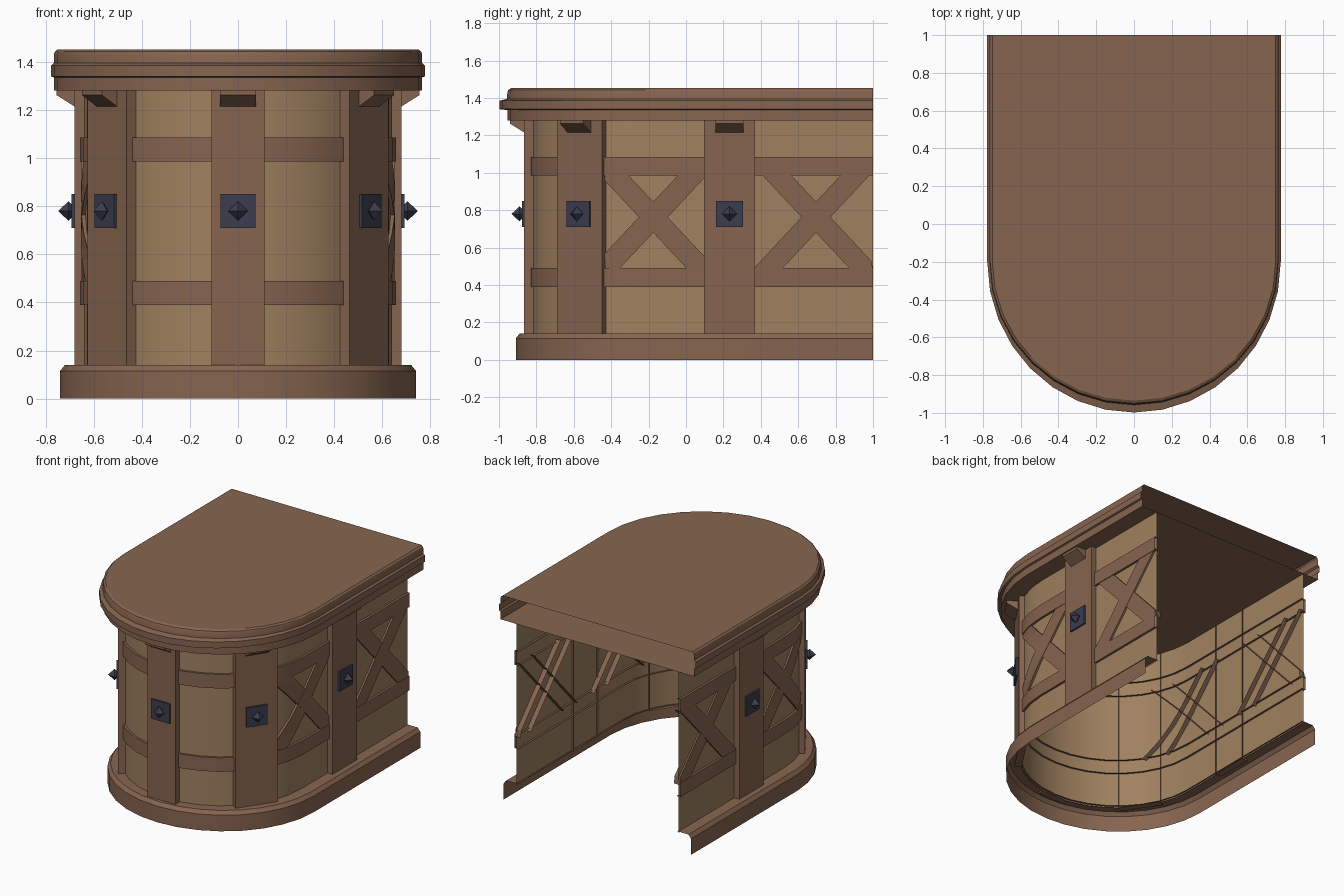
import bpy, bmesh
from math import sin, cos, pi, radians, sqrt
from mathutils import Vector

if "Cube" in bpy.data.objects:
    bpy.data.objects.remove(bpy.data.objects["Cube"])

CY = -0.2          # centre of the rounded front
BACK = 1.0         # open flat back
SEGS = 16
WALL_X, WALL_FRONT = 0.64, -0.825


def material(name, rgb):
    m = bpy.data.materials.new(name)
    m.diffuse_color = (*rgb, 1)
    m.use_nodes = True
    m.node_tree.nodes["Principled BSDF"].inputs["Base Color"].default_value = m.diffuse_color
    return m


WOOD = material("brown_wood", (0.24, 0.13, 0.08))
PANEL = material("tan_panel", (0.35, 0.22, 0.115))
IRON = material("dark_iron", (0.045, 0.047, 0.075))


def make(name, verts, faces, mat, recalc=True, smooth=False):
    bm = bmesh.new()
    vs = [bm.verts.new(v) for v in verts]
    for f in faces:
        bm.faces.new([vs[i] for i in f])
    if recalc:
        bmesh.ops.recalc_face_normals(bm, faces=bm.faces)
    me = bpy.data.meshes.new(name)
    bm.to_mesh(me)
    bm.free()
    me.materials.append(mat)
    ob = bpy.data.objects.new(name, me)
    bpy.context.collection.objects.link(ob)
    if smooth:
        bpy.ops.object.select_all(action='DESELECT')
        ob.select_set(True)
        bpy.context.view_layer.objects.active = ob
        bpy.ops.object.shade_smooth_by_angle(angle=radians(30))
    return ob


def u_path(half_width, front, z):
    """U-shaped outline from back right, round the front, to back left."""
    ry = CY - front
    arc = [(half_width * cos(pi * i / SEGS), CY - ry * sin(pi * i / SEGS), z)
           for i in range(SEGS + 1)]
    return [(half_width, BACK, z)] + arc + [(-half_width, BACK, z)]


def sweep(name, profile, mat, caps=False):
    """Sheet through U outlines given as (half width, front y, z), going up."""
    verts = [p for row in profile for p in u_path(*row)]
    n, rows = SEGS + 3, len(profile)
    faces = [(i * n + j, (i + 1) * n + j, (i + 1) * n + j + 1, i * n + j + 1)
             for i in range(rows - 1) for j in range(n - 1)]
    if caps:
        faces.append(range(n))
        faces.append(range(rows * n - 1, (rows - 1) * n - 1, -1))
    return make(name, verts, faces, mat, recalc=False, smooth=True)


# Base skirt, wall and layered roof
sweep("base_skirt", [(0.74, -0.91, 0), (0.74, -0.91, 0.115),
                     (0.72, -0.89, 0.14), (0.63, -0.81, 0.14)], WOOD)
sweep("wall", [(WALL_X, WALL_FRONT, 0.13), (WALL_X, WALL_FRONT, 1.28)], PANEL)
sweep("roof", [(0.765, -0.955, 1.28), (0.765, -0.955, 1.335),
               (0.777, -0.998, 1.34), (0.777, -0.998, 1.385),
               (0.765, -0.958, 1.395), (0.765, -0.955, 1.43),
               (0.761, -0.95, 1.443), (0.75, -0.935, 1.452)], WOOD, caps=True)

# Horizontal bands
for name, z0, z1 in (("lower_band", 0.39, 0.49), ("upper_band", 0.985, 1.085)):
    sweep(name, [(0.625, -0.81, z0), (0.656, -0.84, z0),
                 (0.656, -0.84, z1), (0.625, -0.81, z1)], WOOD)


def frame(x, y, angle):
    """Map (sideways, outward, z) onto a spot facing the given angle."""
    s, c = sin(radians(angle)), cos(radians(angle))
    return lambda t, d, z: (x + c * t + s * d, y + s * t - c * d, z)


def open_box(name, at, hw, d0, d1, z0, z1, mat):
    """Box without its back face."""
    verts = [at(t, d, z) for d in (d1, d0)
             for t, z in ((-hw, z0), (hw, z0), (hw, z1), (-hw, z1))]
    faces = [(0, 1, 2, 3)] + [(i, i + 4, (i + 1) % 4 + 4, (i + 1) % 4) for i in range(4)]
    make(name, verts, faces, mat)


# Pillars, each with an eave bracket and a spiked iron plate
stations = [("front", 0, -0.865, 0, 0.22)]
for side, s in (("right", 1), ("left", -1)):
    stations += [(side + "_corner", s * 0.545, -0.57, s * 56, 0.29),
                 (side + "_side", s * 0.68, 0.2325, s * 90, 0.275)]
for name, x, y, angle, width in stations:
    at = frame(x, y, angle)
    open_box(name + "_pillar", at, width / 2, -0.05, 0, 0.13, 1.28, WOOD)
    bracket = [(0, 1.215), (0.075, 1.262), (0.075, 1.285), (0, 1.285)]
    make(name + "_bracket",
         [at(t, d, z) for t in (-0.075, 0.075) for d, z in bracket],
         [(0, 1, 2, 3), (4, 5, 6, 7)]
         + [(i, (i + 1) % 4, (i + 1) % 4 + 4, i + 4) for i in range(4)], WOOD)
    open_box(name + "_plate", at, 0.073, -0.005, 0.013, 0.71, 0.85, IRON)
    rings = [(0.025, 0.01), (0.04, 0.025)]
    spike = [at(r * cos(k * pi / 2), d, 0.78 + r * sin(k * pi / 2))
             for r, d in rings for k in range(4)] + [at(0, 0.068, 0.78)]
    make(name + "_spike", spike,
         [(i, (i + 1) % 4, (i + 1) % 4 + 4, i + 4) for i in range(4)]
         + [(i + 4, (i + 1) % 4 + 4, 8) for i in range(4)], IRON)


def wall_point(side, y, z, offset):
    """Point on the side wall, pushed outwards by offset."""
    rx, ry = WALL_X + offset, CY - WALL_FRONT + offset
    k = min(0, y - CY) / ry
    return (side * rx * sqrt(1 - k * k), y, z)


# Crossed braces that follow the wall, open at the back
STEPS, HALF = 10, 0.077
for label, s in (("right", 1), ("left", -1)):
    for spot, yc in (("front", -0.175), ("back", 0.695)):
        for lean, out in ((1, 0.013), (-1, 0.011)):
            verts = []
            for i in range(STEPS + 1):
                z = 0.475 + 0.525 * i / STEPS
                y = yc + lean * (z - 0.7625) / 1.07
                verts += [wall_point(s, max(-0.55, min(y + w, BACK)), z, o)
                          for w, o in ((-HALF, -0.035), (-HALF, out),
                                       (HALF, out), (HALF, -0.035))]
            faces = [(4 * i + k, 4 * i + k + 1, 4 * i + k + 5, 4 * i + k + 4)
                     for i in range(STEPS) for k in range(3)]
            tilt = "rising" if lean > 0 else "falling"
            make(f"{label}_{spot}_{tilt}_brace", verts, faces, WOOD)
